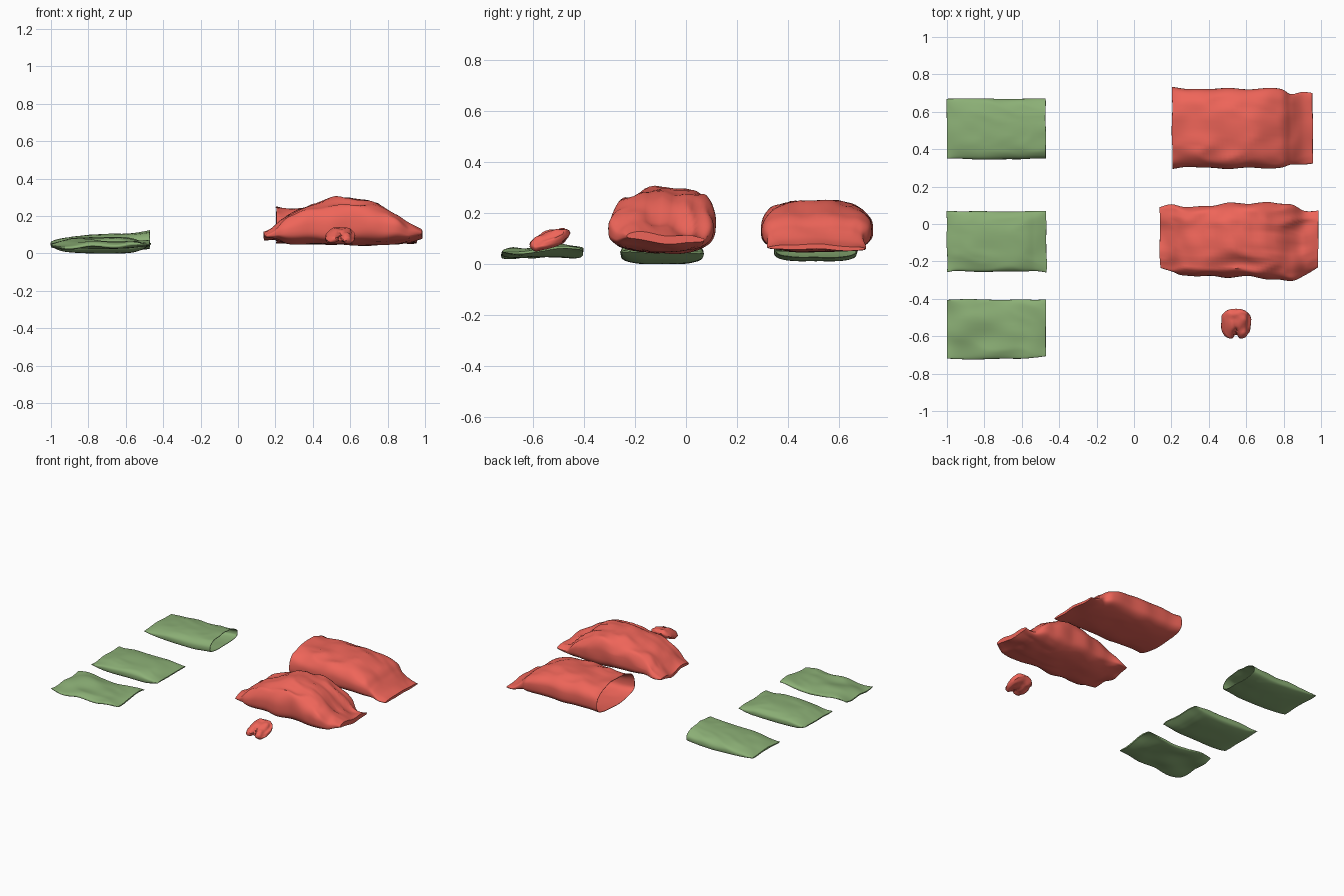
import bpy, bmesh, math
from mathutils import Vector, noise

if "Cube" in bpy.data.objects:
    bpy.data.objects.remove(bpy.data.objects["Cube"])


def material(name, col):
    m = bpy.data.materials.new(name)
    m.diffuse_color = (*col, 1)
    m.use_nodes = True
    m.node_tree.nodes["Principled BSDF"].inputs["Base Color"].default_value = m.diffuse_color
    return m


GREEN = material("green_foil", (0.26, 0.43, 0.18))
RED = material("red_foil", (0.86, 0.13, 0.10))


def finish(bm, name, mat, angle=50):
    bmesh.ops.recalc_face_normals(bm, faces=bm.faces)
    me = bpy.data.meshes.new(name)
    bm.to_mesh(me)
    bm.free()
    ob = bpy.data.objects.new(name, me)
    bpy.context.collection.objects.link(ob)
    me.materials.append(mat)
    bpy.context.view_layer.objects.active = ob
    ob.select_set(True)
    bpy.ops.object.shade_smooth_by_angle(angle=math.radians(angle))
    ob.select_set(False)
    return ob


def sample(st, t):
    """Catmull-Rom interpolation through the cross-section stations."""
    f = min(t * (len(st) - 1), len(st) - 1.0001)
    i = int(f)
    u = f - i
    p0, p1 = st[max(i - 1, 0)], st[i]
    p2, p3 = st[i + 1], st[min(i + 2, len(st) - 1)]
    return [b + 0.5 * u * (c - a + u * (2*a - 5*b + 4*c - d + u * (3*(b - c) + d - a)))
            for a, b, c, d in zip(p0, p1, p2, p3)]


def bag(name, mat, st, amp, wave=0.0, open_left=False, open_right=False, nu=56, nv=64):
    """Loft a pillow bag along x; station = x, y_min, y_max, z_bottom, z_side, z_top."""
    bm = bmesh.new()
    rings = []
    for i in range(nu + 1):
        x, y0, y1, zb, zs, zt = sample(st, i / nu)
        ring = []
        for j in range(nv):
            a = 2 * math.pi * j / nv
            c, s = math.cos(a), math.sin(a)
            flat = 0.75 if s > 0 else 0.6
            y = (y0 + y1) / 2 + (y1 - y0) / 2 * math.copysign(abs(c) ** 0.75, c)
            z = zs + ((zt - zs) * s ** flat if s > 0 else -(zs - zb) * (-s) ** flat)
            # crumpled foil: broad dents plus creases, weaker on the underside
            n = noise.noise(Vector((x * 7, y * 9, z * 9)))
            n += 0.8 * (0.4 - abs(noise.noise(Vector((x * 5 + 7, y * 12, 3)))) * 2)
            thick = min(1, (zt - zb) / 0.08)
            z += amp * n * thick * (1 if s > 0 else 0.25)
            y += 0.5 * amp * c * noise.noise(Vector((x * 9, 5, z * 6)))
            # rippled seals and edges
            z += wave * noise.noise(Vector((x * 5, y * 7, 11))) * (1.2 - 0.9 * thick)
            dx = 0.008 * noise.noise(Vector((x * 3, y * 7, 2)))
            ring.append(bm.verts.new((x + dx, y, max(z, 0))))
        rings.append(ring)
    for a, b in zip(rings, rings[1:]):
        for j in range(nv):
            k = (j + 1) % nv
            bm.faces.new((a[j], a[k], b[k], b[j]))
    if not open_left:
        bm.faces.new(rings[0])
    if not open_right:
        bm.faces.new(rings[-1])
    ob = finish(bm, name, mat)
    if open_left or open_right:
        mod = ob.modifiers.new("foil_thickness", "SOLIDIFY")
        mod.thickness = 0.003
    return ob


# Small green packets: torn open, sealed, and empty
bag("green_packet_open", GREEN, [
    (-1.00, .350, .670, .050, .055, .060),
    (-.93, .348, .672, .030, .050, .080),
    (-.80, .345, .670, .015, .050, .100),
    (-.62, .345, .670, .010, .050, .104),
    (-.53, .350, .672, .018, .055, .110),
    (-.47, .352, .670, .025, .062, .120)], 0.006, 0.01, open_right=True)
bag("green_packet_sealed", GREEN, [
    (-1.00, -.258, .070, .042, .046, .050),
    (-.95, -.252, .070, .015, .040, .065),
    (-.85, -.255, .068, .002, .042, .084),
    (-.62, -.255, .068, .000, .042, .086),
    (-.53, -.252, .070, .014, .042, .070),
    (-.47, -.258, .068, .042, .046, .050)], 0.006, 0.012)
bag("green_packet_empty", GREEN, [
    (-1.00, -.720, -.405, .040, .044, .048),
    (-.93, -.725, -.400, .033, .044, .060),
    (-.78, -.722, -.405, .028, .045, .066),
    (-.62, -.722, -.402, .028, .045, .064),
    (-.53, -.715, -.405, .033, .045, .060),
    (-.47, -.705, -.405, .044, .049, .054)], 0.009, 0.035)

# Large red bags: one open at the left, one sealed at both ends
bag("red_bag_open", RED, [
    (.205, .296, .732, .055, .135, .248),
    (.30, .303, .724, .050, .135, .238),
    (.45, .298, .724, .048, .135, .248),
    (.65, .298, .724, .048, .135, .240),
    (.78, .300, .724, .050, .125, .195),
    (.84, .318, .695, .053, .100, .145),
    (.90, .318, .705, .055, .075, .098),
    (.955, .322, .702, .057, .066, .075)], 0.012, 0.015, open_left=True)
bag("red_bag_sealed", RED, [
    (.14, -.235, .090, .090, .100, .112),
    (.20, -.250, .102, .078, .105, .145),
    (.27, -.280, .095, .055, .130, .205),
    (.42, -.280, .100, .048, .145, .262),
    (.60, -.285, .115, .045, .155, .300),
    (.75, -.295, .110, .048, .150, .250),
    (.84, -.305, .105, .053, .135, .195),
    (.91, -.275, .070, .065, .100, .145),
    (.985, -.235, .075, .088, .102, .118)], 0.022, 0.045)

# Crumpled scrap: tilted, folded lump with a notch at the front
bm = bmesh.new()
bmesh.ops.create_icosphere(bm, subdivisions=4, radius=1)
for v in bm.verts:
    x, y, z = v.co
    x = math.copysign(abs(x) ** 0.8, x)
    y = math.copysign(abs(y) ** 0.8, y)
    groove = math.exp(-(x * 5) ** 2)
    front = max(0, -y)
    back = max(0, y)
    n = noise.noise(v.co * 2.2)
    px = .545 + x * (.078 + .006 * back) + .008 * n
    py = -.535 + y * .082 + .035 * groove * front
    pz = .100 + z * .034 + y * .024 - .02 * x * x + .010 * n
    pz += (.012 if z < 0 else -.012) * groove * (0.5 + front)
    v.co = (px, py, max(pz, .05))
finish(bm, "crumpled_scrap", RED)
